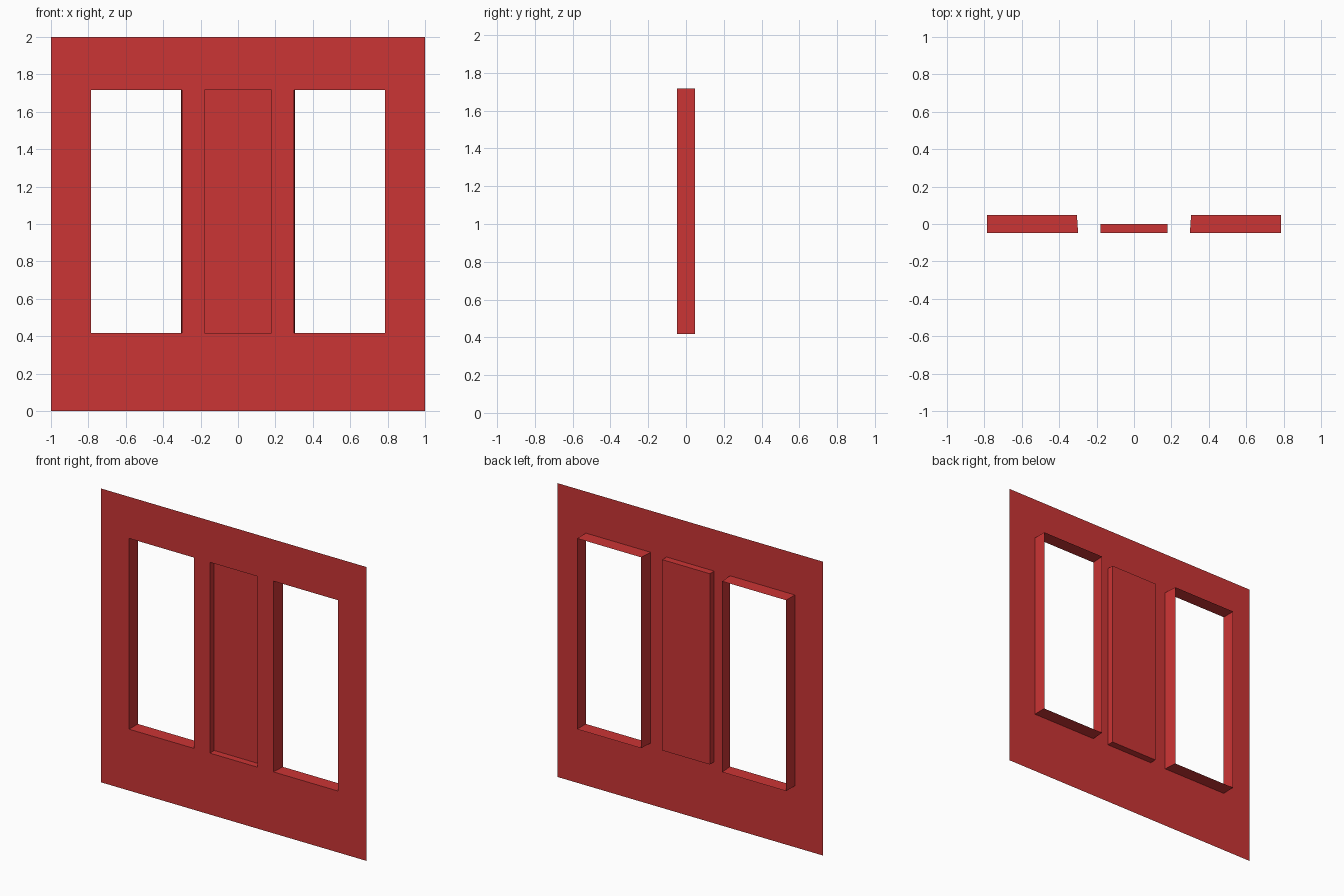
import bpy
import bmesh

cube = bpy.data.objects.get("Cube")
if cube:
    bpy.data.objects.remove(cube, do_unlink=True)

red = bpy.data.materials.new("red paint")
red.use_nodes = True
colour = (0.6, 0.035, 0.035, 1)
red.diffuse_color = colour
red.node_tree.nodes["Principled BSDF"].inputs["Base Color"].default_value = colour

FRONT, BACK, RECESS = -0.047, 0.047, 0.0
BOTTOM, TOP = 0.418, 1.717
OUTER, INNER, INNER_BACK, PANEL = 0.787, 0.299, 0.305, 0.179


def add_object(name, bm):
    bmesh.ops.remove_doubles(bm, verts=bm.verts, dist=0.0001)
    mesh = bpy.data.meshes.new(name)
    bm.to_mesh(mesh)
    bm.free()
    mesh.materials.append(red)
    bpy.context.collection.objects.link(bpy.data.objects.new(name, mesh))


def rectangle(bm, x0, x1, z0, z1, y):
    corners = ((x0, z0), (x1, z0), (x1, z1), (x0, z1))
    return [bm.verts.new((x, y, z)) for x, z in corners]


def sleeve(name, front_x, back_x, depth, closed):
    """Four walls running back from an opening, with an optional back plate."""
    bm = bmesh.new()
    front = rectangle(bm, *front_x, BOTTOM, TOP, FRONT)
    back = rectangle(bm, *back_x, BOTTOM, TOP, depth)
    for i in range(4):
        j = (i + 1) % 4
        bm.faces.new((front[i], back[i], back[j], front[j]))
    if closed:
        bm.faces.new(back)
    add_object(name, bm)


# Thin front sheet, leaving three openings in the middle row
xs = (-1, -OUTER, -INNER, -PANEL, PANEL, INNER, OUTER, 1)
zs = (0, BOTTOM, TOP, 2)
bm = bmesh.new()
for row in range(len(zs) - 1):
    for col in range(len(xs) - 1):
        if not (row == 1 and col % 2 == 1):
            bm.faces.new(rectangle(bm, xs[col], xs[col + 1],
                                   zs[row], zs[row + 1], FRONT))
add_object("front_sheet", bm)

# Window surrounds, open at the back, with a slightly tapered inner wall
for side, s in (("left", 1), ("right", -1)):
    sleeve(side + "_window_surround",
           sorted((s * INNER, s * OUTER)),
           sorted((s * INNER_BACK, s * OUTER)), BACK, False)

# Shallow recessed centre panel
sleeve("centre_recess", (-PANEL, PANEL), (-PANEL, PANEL), RECESS, True)
